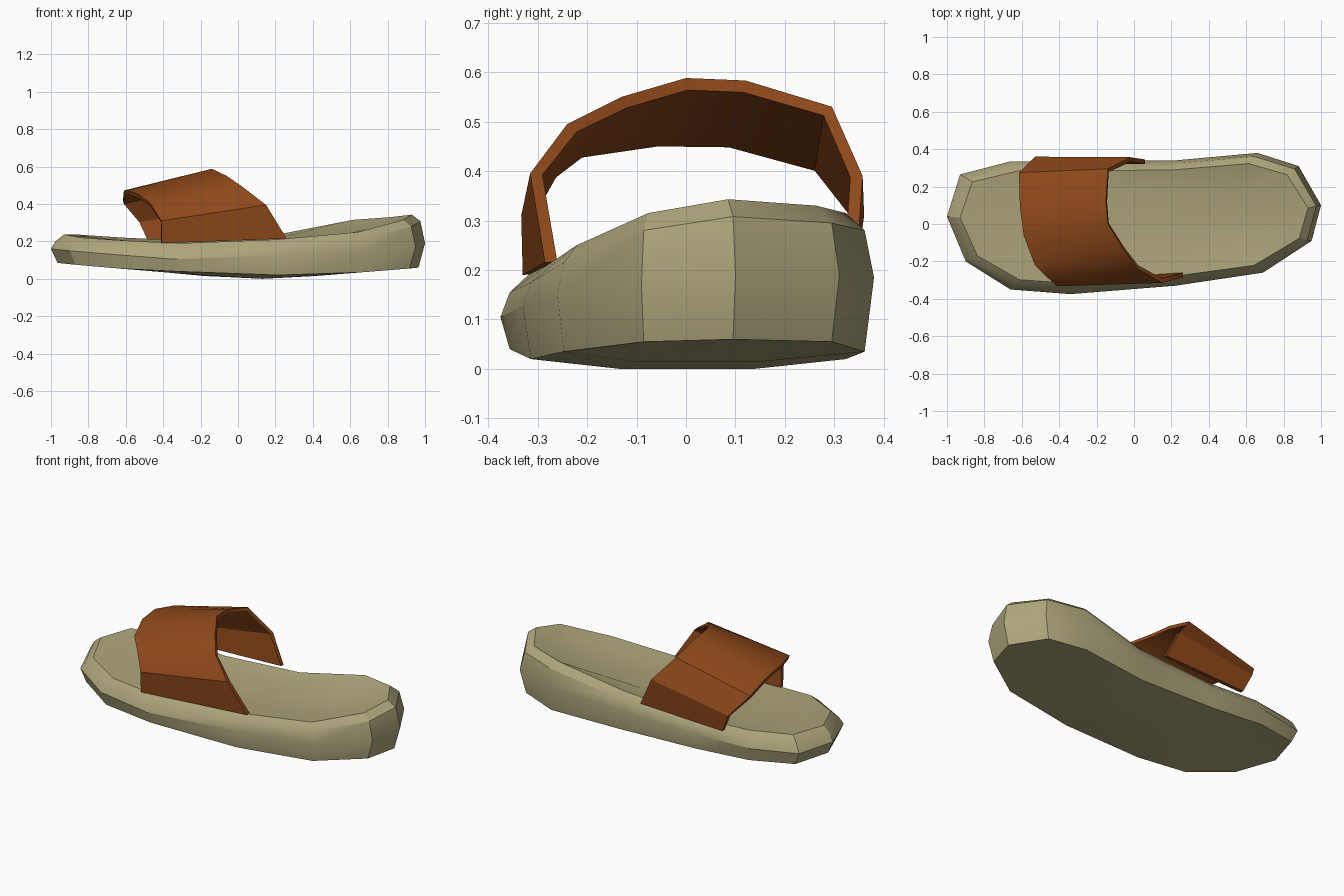
import bpy, bmesh

if "Cube" in bpy.data.objects:
    bpy.data.objects.remove(bpy.data.objects["Cube"])


def add_object(name, bm, color):
    bmesh.ops.recalc_face_normals(bm, faces=bm.faces)
    mesh = bpy.data.meshes.new(name)
    bm.to_mesh(mesh)
    bm.free()
    obj = bpy.data.objects.new(name, mesh)
    bpy.context.collection.objects.link(obj)
    mat = bpy.data.materials.new(name + "_material")
    mat.diffuse_color = (*color, 1)
    mat.use_nodes = True
    mat.node_tree.nodes["Principled BSDF"].inputs["Base Color"].default_value = mat.diffuse_color
    mesh.materials.append(mat)
    bpy.ops.object.select_all(action='DESELECT')
    obj.select_set(True)
    bpy.context.view_layer.objects.active = obj
    return obj


# Sole outline from toe round the near side to heel and back:
# x, y, bottom z, widest z, rim z
outline = [
    (-1.00, 0.04, .085, .16, .237), (-0.90, -0.20, .075, .15, .220),
    (-0.66, -0.35, .055, .13, .205), (-0.34, -0.375, .04, .105, .19),
    (0.22, -0.33, .02, .125, .21), (0.69, -0.26, .035, .15, .25),
    (0.95, -0.09, .055, .17, .315), (1.00, 0.10, .06, .19, .343),
    (0.88, 0.31, .055, .19, .33), (0.66, 0.38, .035, .185, .315),
    (0.22, 0.34, .02, .145, .235), (-0.30, 0.335, .035, .13, .205),
    (-0.66, 0.335, .06, .14, .22), (-0.93, 0.265, .08, .155, .237)]
n = len(outline)


def footbed_z(i):
    # Footbed height, dished towards the heel
    x, rim = outline[i][0], outline[i][4]
    pair = (rim + outline[-i % n][4]) / 2
    drop = 0.055 if x > 0.5 else 0.015
    return pair - drop


bm = bmesh.new()
rings = []
for sx, sy, height in [
        (0.60, 0.40, lambda i: max(0, outline[i][2] - 0.02)),
        (0.965, 0.95, lambda i: outline[i][2]),
        (1.0, 1.0, lambda i: outline[i][3]),
        (0.975, 0.95, lambda i: outline[i][4] - 0.035),
        (0.93, 0.85, lambda i: outline[i][4]),
        (0.78, 0.45, footbed_z)]:
    rings.append([bm.verts.new((p[0] * sx, p[1] * sy, height(i)))
                  for i, p in enumerate(outline)])
for a, b in zip(rings, rings[1:]):
    for i in range(n):
        j = (i + 1) % n
        bm.faces.new((a[i], a[j], b[j], b[i]))
# Close the underside and footbed with strips across the sole
for r in (rings[0], rings[-1]):
    bm.faces.new((r[0], r[1], r[-1]))
    for i in range(1, n // 2 - 1):
        bm.faces.new((r[i], r[i + 1], r[n - i - 1], r[n - i]))
    bm.faces.new((r[n // 2 - 1], r[n // 2], r[n // 2 + 1]))
add_object("sole", bm, (0.42, 0.38, 0.20))
bpy.ops.object.shade_smooth_by_angle(angle=0.5)

# Strap: a sheet between its rear and front edges, thickened inwards
rear = [(0.26, -0.285, .215), (0.15, -0.315, .395), (0.02, -0.24, .495),
        (-0.06, -0.13, .55), (-0.14, 0, .588), (-0.15, 0.12, .583),
        (-0.14, 0.295, .53), (-0.02, 0.357, .39), (0.06, 0.345, .22)]
front = [(-0.41, -0.33, .19), (-0.41, -0.333, .31), (-0.47, -0.28, .405),
         (-0.53, -0.22, .45), (-0.59, -0.06, .474), (-0.61, 0.09, .472),
         (-0.615, 0.275, .42), (-0.53, 0.36, .31), (-0.48, 0.345, .20)]
bm = bmesh.new()
r = [bm.verts.new(p) for p in rear]
f = [bm.verts.new(p) for p in front]
for i in range(len(r) - 1):
    bm.faces.new((r[i], r[i + 1], f[i + 1], f[i]))
strap = add_object("strap", bm, (0.27, 0.065, 0.01))
if strap.data.polygons[4].normal.z < 0:
    strap.data.flip_normals()
solid = strap.modifiers.new("thickness", 'SOLIDIFY')
solid.thickness = 0.025
solid.offset = -1
bpy.ops.object.modifier_apply(modifier=solid.name)
bpy.ops.object.shade_smooth_by_angle(angle=0.5)
